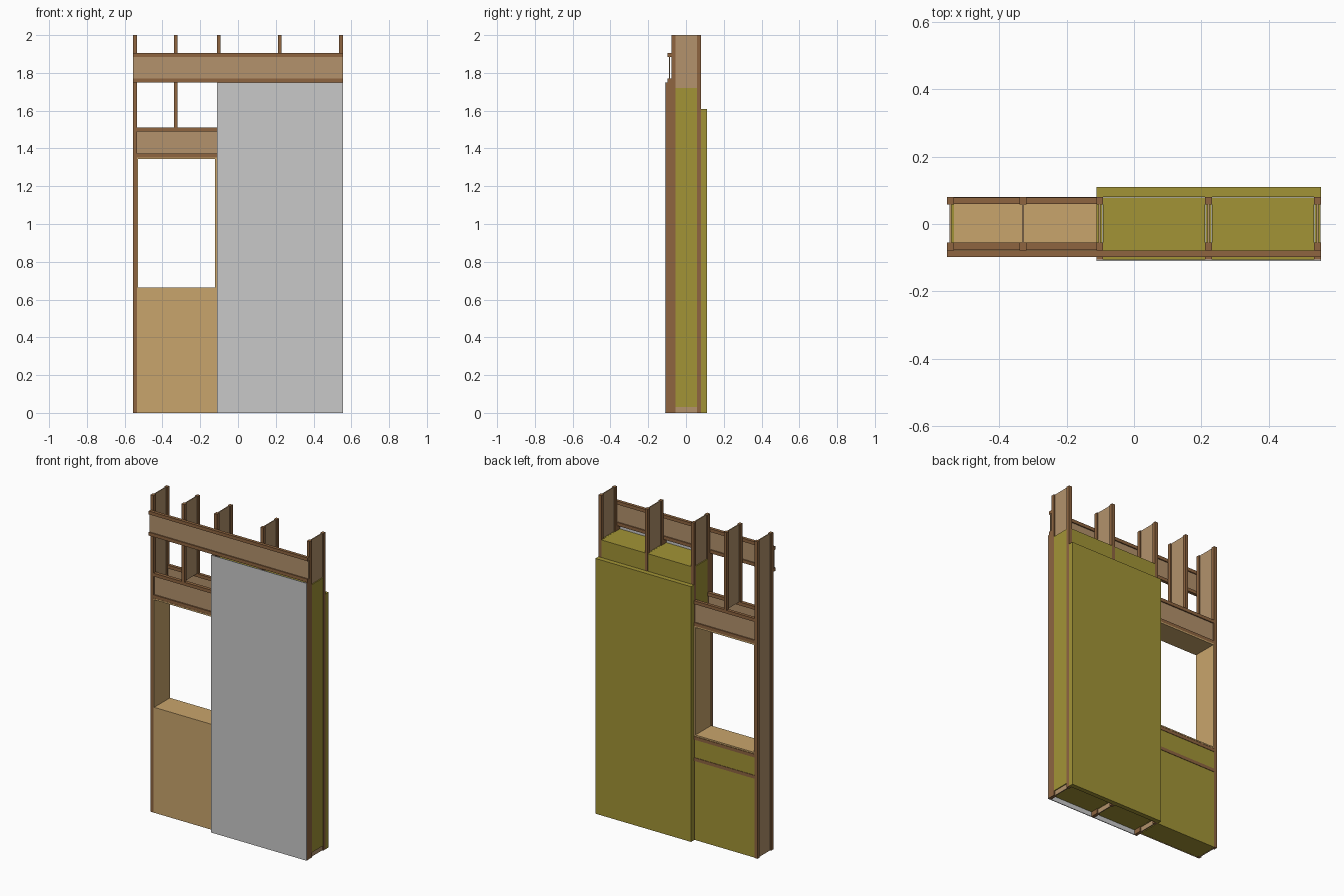
import bpy

if "Cube" in bpy.data.objects:
    bpy.data.objects.remove(bpy.data.objects["Cube"])


def material(name, rgb):
    """Flat colour from 0-255 sRGB values, stored as linear."""
    lin = [((c / 255 + 0.055) / 1.055) ** 2.4 for c in rgb]
    m = bpy.data.materials.new(name)
    m.diffuse_color = (*lin, 1)
    m.use_nodes = True
    m.node_tree.nodes["Principled BSDF"].inputs["Base Color"].default_value = m.diffuse_color
    return m


FLANGE = material("dark timber", (142, 101, 64))
WEB = material("fibreboard web", (179, 146, 108))
BOARD = material("tan board", (201, 165, 108))
INSUL = material("olive insulation", (162, 148, 54))
PANEL = material("grey panel", (201, 201, 201))


def box(name, x, y, z, mat):
    """Box from (min, max) ranges on each axis."""
    bpy.ops.mesh.primitive_cube_add(
        size=1, location=[(a + b) / 2 for a, b in (x, y, z)])
    o = bpy.context.object
    o.name = name
    o.scale = [b - a for a, b in (x, y, z)]
    bpy.ops.object.transform_apply(location=False, rotation=False, scale=True)
    o.data.materials.append(mat)
    return o


F, B = -0.078, 0.080       # front and back of the stud frame
T = 0.010                  # half flange width
L, R = -0.555, 0.555       # ends of the wall
P = -0.112                 # left end of the panelled part
studs = [-0.545, -0.33, -0.102, 0.221, 0.545]


def stud(name, x, z0, z1):
    box(name + "_front_flange", (x - T, x + T), (F, F + 0.023), (z0, z1), FLANGE)
    box(name + "_back_flange", (x - T, x + T), (B - 0.022, B), (z0, z1), FLANGE)
    box(name + "_web", (x - 0.003, x + 0.003), (F + 0.02, B - 0.02), (z0, z1), WEB)


def beam(name, x, y, z0, z1):
    """Horizontal I-joist lying along x."""
    box(name + "_bottom_flange", x, y, (z0, z0 + 0.021), FLANGE)
    box(name + "_top_flange", x, y, (z1 - 0.021, z1), FLANGE)
    c = (y[0] + y[1]) / 2
    box(name + "_web", x, (c - 0.003, c + 0.003), (z0 + 0.02, z1 - 0.02), WEB)


# Vertical studs; the second one only stands on the window header
for i, x in enumerate(studs):
    stud(f"stud_{i + 1}", x, 1.51 if i == 1 else 0, 2)

# Ledger joist across the front
beam("ledger", (L, R), (-0.098, F), 1.75, 1.905)

# Window header joists and back sill joist
opening = (-0.535, P)
beam("front_header", opening, (F + 0.001, F + 0.023), 1.352, 1.51)
beam("back_header", opening, (B - 0.021, B - 0.001), 1.352, 1.51)
beam("back_sill_joist", opening, (B - 0.021, B), 0.50, 0.655)

# Window lining boards
Y = (F, B - 0.001)
box("sill_lining", opening, Y, (0.657, 0.665), BOARD)
box("head_lining", opening, Y, (1.343, 1.352), BOARD)
box("left_jamb_lining", (-0.535, -0.530), Y, (0.665, 1.343), BOARD)
box("right_jamb_lining", (-0.121, P), Y, (0.665, 1.343), BOARD)

# Board and insulation below the window
box("front_sheet", opening, (F, F + 0.007), (0, 0.657), BOARD)
box("lower_insulation", (-0.5355, P), (F + 0.007, B - 0.003), (0.001, 0.656), INSUL)
box("left_stud_insulation", (-0.542, -0.535), (F + 0.023, B - 0.022),
    (0.001, 1.35), INSUL)

# Insulation between the studs of the panelled part
bays = list(zip(studs[2:], studs[3:]))
for i, (a, b) in enumerate(bays):
    box(f"bay_insulation_{i + 1}", (a + T, b - T), (F, B - 0.001), (0.03, 1.72), INSUL)
    box(f"front_cavity_insulation_{i + 1}", (a + T, b - T), (-0.105, F),
        (0.03, 1.72), INSUL)
# Insulation filling both sides of each web
for i, x in enumerate(studs[2:]):
    for s in (-1, 1):
        x0, x1 = sorted((x + s * 0.003, x + s * (T - 0.001)))
        box(f"web_infill_{i + 1}", (x0, x1), (F + 0.023, B - 0.022),
            (0.03, 1.72), INSUL)

# Front battens, facing panel and back insulation slab
for i, x in enumerate(studs[2:]):
    box(f"front_batten_{i + 1}", (x - T, x + T), (-0.105, F), (0, 1.75), FLANGE)
box("facing_panel", (P, R), (-0.110, -0.105), (0, 1.75), PANEL)
box("back_insulation_slab", (P, R), (B, 0.110), (0, 1.61), INSUL)
